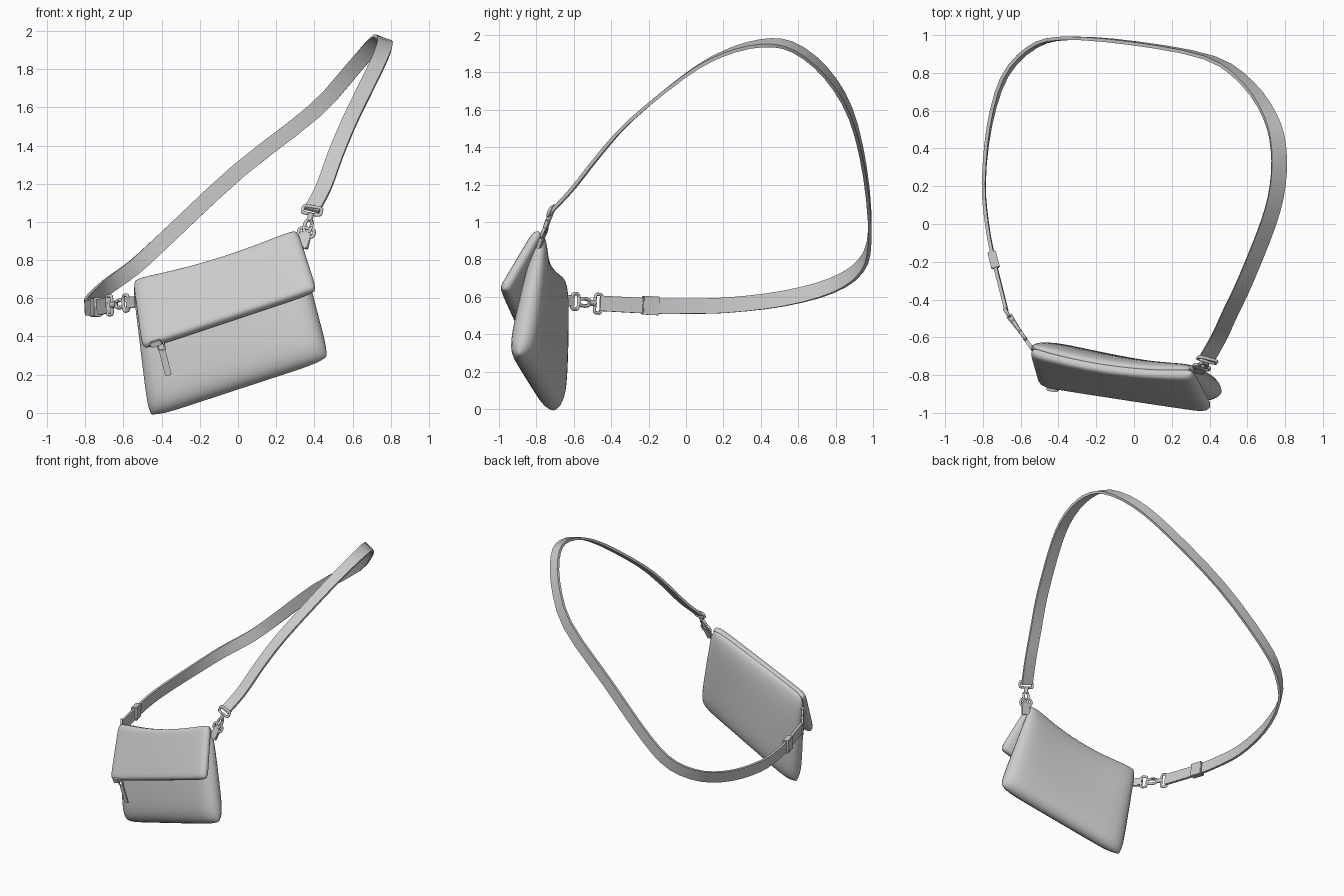
import bpy, bmesh
from math import sin, cos, pi
from mathutils import Vector as V, Matrix

if "Cube" in bpy.data.objects:
    bpy.data.objects.remove(bpy.data.objects["Cube"])


def finish(name, bm, angle=0.6):
    bmesh.ops.recalc_face_normals(bm, faces=bm.faces)
    me = bpy.data.meshes.new(name)
    bm.to_mesh(me)
    bm.free()
    ob = bpy.data.objects.new(name, me)
    bpy.context.collection.objects.link(ob)
    bpy.ops.object.select_all(action='DESELECT')
    ob.select_set(True)
    bpy.context.view_layer.objects.active = ob
    bpy.ops.object.shade_smooth_by_angle(angle=angle)
    return ob


def pillow(name, corners, thick_low, thick_high, sag, power, n=24):
    """Padded panel between four corners: two bulged sheets welded at the rim."""
    bl, br, tr, tl = [V(c) for c in corners]
    normal = (br - bl).cross(tl - bl).normalized()
    steps = [sin(pi / 2 * (2 * i / n - 1)) for i in range(n + 1)]
    bm = bmesh.new()
    for side in (1, -1):
        rows = []
        for v in steps:
            row = []
            for u in steps:
                a = (1 + u * (1 - .03 * abs(v) ** 10)) / 2
                b = (1 + v * (1 - .05 * abs(u) ** 10)) / 2
                p = bl.lerp(br, a).lerp(tl.lerp(tr, a), b)
                p += V(sag) * (1 - u * u) * b
                rim = max(0, (1 - abs(u) ** (power + 4)) * (1 - abs(v) ** power)) ** .5
                thick = thick_low + (thick_high - thick_low) * b * b
                row.append(bm.verts.new(p + normal * side * thick * rim))
            rows.append(row)
        for r, s in zip(rows, rows[1:]):
            for i in range(n):
                bm.faces.new((r[i], r[i + 1], s[i + 1], s[i]))
    bmesh.ops.remove_doubles(bm, verts=bm.verts, dist=1e-4)
    return finish(name, bm, 1.2)


def sweep(name, path, sections, closed=False, angle=0.6):
    """Skin cross-sections (lists of points) placed along a path."""
    bm = bmesh.new()
    loops = [[bm.verts.new(p + q) for q in sec] for p, sec in zip(path, sections)]
    m = len(loops[0])
    pairs = list(zip(loops, loops[1:]))
    if closed:
        pairs.append((loops[-1], loops[0]))
    else:
        bm.faces.new(loops[0])
        bm.faces.new(loops[-1])
    for r, s in pairs:
        for i in range(m):
            bm.faces.new((r[i], r[(i + 1) % m], s[(i + 1) % m], s[i]))
    return finish(name, bm, angle)


def oval_ring(name, frame, z, half_x, half_z, wire, square=0.5):
    """Closed wire ring in the local xz plane."""
    def soft(c):
        return abs(c) ** square * (1 if c > 0 else -1)
    angles = [2 * pi * (i + .5) / 20 for i in range(20)]
    path = [V((half_x * soft(cos(a)), 0, half_z * soft(sin(a)))) for a in angles]
    secs = []
    for a in angles:
        out = V((cos(a), 0, sin(a)))
        secs.append([wire * (out * cos(t) + V((0, sin(t), 0)))
                     for t in (2 * pi * k / 8 for k in range(8))])
    ob = sweep(name, path, secs, closed=True, angle=1.2)
    ob.data.transform(frame @ Matrix.Translation((0, 0, z)))


def box(name, frame, centre, size, bevel=.004):
    bm = bmesh.new()
    bmesh.ops.create_cube(bm, size=1)
    bmesh.ops.scale(bm, vec=size, verts=bm.verts)
    bmesh.ops.bevel(bm, geom=bm.edges[:], offset=bevel, segments=2, affect='EDGES')
    bm.transform(frame @ Matrix.Translation(centre))
    return finish(name, bm)


def post(name, frame, z, radius, depth):
    bm = bmesh.new()
    bmesh.ops.create_cone(bm, cap_ends=True, segments=12, radius1=radius,
                          radius2=radius * .8, depth=depth)
    bm.transform(frame @ Matrix.Translation((0, 0, z)))
    finish(name, bm)


def frame_at(origin, direction, across):
    z = V(direction).normalized()
    x = V(across)
    x = (x - z * x.dot(z)).normalized()
    y = z.cross(x)
    return Matrix.Translation(origin) @ Matrix((x, y, z)).transposed().to_4x4()


# Bag body and front flap
pillow("bag_body", [(-.465, -.705, -.03), (.48, -.9, .28), (.305, -.765, .955), (-.555, -.645, .695)],
       .083, .04, (0, -.04, -.03), 6)
flap = [(-.5, -.84, .33), (.415, -.98, .635), (.31, -.785, .962), (-.55, -.665, .698)]
pillow("front_flap", flap, .036, .032, (0, -.035, -.028), 18)

# Zip slider and pull tab on the front
slider = frame_at((-.43, -.87, .365), (.3, -.04, .1), (0, -.3, 1))
box("zip_slider", slider, (0, 0, 0), (.03, .03, .06))
pull = frame_at((-.405, -.865, .36), (.04, .02, -.16), (1, 0, .25))
oval_ring("pull_ring", pull, .01, .017, .022, .005)
box("pull_tab", pull, (0, 0, .1), (.034, .012, .14))

# Shoulder strap: smooth path with a flat cross-section
pts = [V(p) for p in (
    (.385, -.715, 1.06), (.45, -.6, 1.185), (.51, -.47, 1.35), (.59, -.3, 1.54),
    (.71, 0, 1.785), (.76, .2, 1.9), (.765, .4, 1.955), (.72, .57, 1.935),
    (.6, .745, 1.8), (.4, .88, 1.58), (0, .957, 1.265), (-.36, .983, .93),
    (-.54, .935, .765), (-.685, .78, .66), (-.765, .52, .59), (-.795, .22, .555),
    (-.778, 0, .55), (-.742, -.19, .551), (-.675, -.46, .565))]
ext = [2 * pts[0] - pts[1]] + pts + [2 * pts[-1] - pts[-2]]
path = []
for a, b, c, d in zip(ext, ext[1:], ext[2:], ext[3:]):
    for t in (0, 1 / 3, 2 / 3):
        path.append(.5 * (2 * b + (c - a) * t + (2 * a - 5 * b + 4 * c - d) * t * t
                          + (3 * b - a - 3 * c + d) * t ** 3))
path.append(pts[-1])
start_w, mid_w, end_w = V((-.95, .2, .12)), V((-.66, 0, .75)), V((-.05, 0, 1))
sections = []
for i, p in enumerate(path):
    f = 2 * i / (len(path) - 1)
    across = start_w.lerp(mid_w, f ** 3) if f < 1 else mid_w.lerp(end_w, min(1, (f - 1) * 1.6))
    tangent = path[min(i + 1, len(path) - 1)] - path[max(i - 1, 0)]
    m = frame_at((0, 0, 0), tangent, across).to_3x3()
    sections.append([m @ V((x * .041, y * .009, 0))
                     for x, y in ((1, 1), (-1, 1), (-1, -1), (1, -1))])
sweep("shoulder_strap", path, sections)

# Strap length slider
buckle = frame_at((-.743, -.19, .553), (.05, -.2, .01), (0, 0, 1))
box("strap_slider", buckle, (0, 0, 0), (.1, .045, .09))

# Swivel clasps joining the strap to the bag's side tabs
for side, a, b, across in (("left", (.388, -.72, 1.06), (.345, -.775, .895), (1, -.2, 0)),
                           ("right", (-.672, -.47, .563), (-.55, -.645, .58), (0, 0, 1))):
    direction = V(b) - V(a)
    length = direction.length
    fr = frame_at(a, direction, across)
    oval_ring(side + "_strap_ring", fr, 0, .05, .021, .009, .35)
    post(side + "_swivel", fr, .04, .017, .04)
    oval_ring(side + "_clasp_hook", fr, .09, .019, .036, .01, .8)
    box(side + "_clasp_lever", fr, (.016, 0, .075), (.012, .024, .045))
    oval_ring(side + "_tab_ring", fr, length * .7, .042, .024, .009, .6)
    box(side + "_bag_tab", fr, (0, 0, length * .95), (.06, .02, .09))
